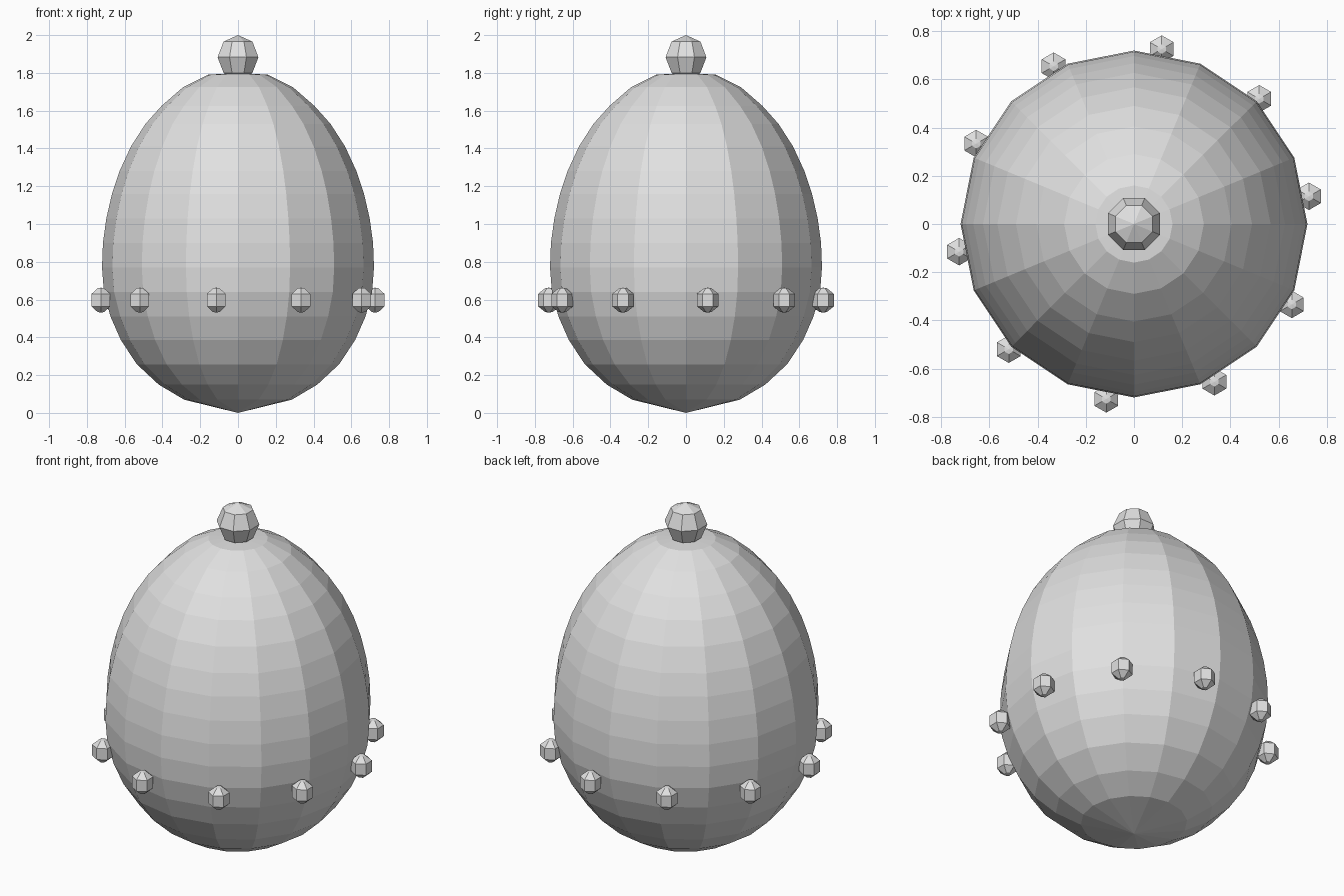
import bpy, bmesh, math

if "Cube" in bpy.data.objects:
    bpy.data.objects.remove(bpy.data.objects["Cube"])

mat = bpy.data.materials.new("light grey")
mat.diffuse_color = (0.75, 0.75, 0.75, 1)
mat.use_nodes = True
mat.node_tree.nodes["Principled BSDF"].inputs["Base Color"].default_value = mat.diffuse_color


def lathe(name, profile, sides, phase=0.0, loc=(0, 0, 0)):
    """Closed surface of revolution; profile is (radius, z) from top to bottom."""
    bm = bmesh.new()
    rings = []
    for r, z in profile:
        n = sides if r > 0 else 1
        rings.append([bm.verts.new((r * math.cos(phase + 2 * math.pi * i / sides),
                                    r * math.sin(phase + 2 * math.pi * i / sides), z))
                      for i in range(n)])
    for a, b in zip(rings, rings[1:]):
        for i in range(sides):
            j = (i + 1) % sides
            if len(a) == 1:
                bm.faces.new((a[0], b[i], b[j]))
            elif len(b) == 1:
                bm.faces.new((a[i], b[0], a[j]))
            else:
                bm.faces.new((a[i], b[i], b[j], a[j]))
    bmesh.ops.recalc_face_normals(bm, faces=bm.faces)
    mesh = bpy.data.meshes.new(name)
    bm.to_mesh(mesh)
    bm.free()
    mesh.materials.append(mat)
    ob = bpy.data.objects.new(name, mesh)
    ob.location = loc
    bpy.context.collection.objects.link(ob)
    return ob


# Egg body: 16 sides, upper and lower half ellipses of different height
lathe("egg_body", [(0, 1.80), (0.16, 1.79), (0.29, 1.725), (0.405, 1.625),
                   (0.49, 1.53), (0.567, 1.41), (0.627, 1.28), (0.667, 1.16),
                   (0.697, 1.03), (0.715, 0.90), (0.72, 0.77), (0.71, 0.64),
                   (0.675, 0.51), (0.62, 0.385), (0.535, 0.257), (0.42, 0.15),
                   (0.285, 0.07), (0, 0)], 16)

# Knob on top: eight-sided ball
R = 0.117
lathe("top_knob", [(R * math.sin(k * math.pi / 4) if 0 < k < 4 else 0,
                    R * math.cos(k * math.pi / 4)) for k in range(5)],
      8, math.pi / 8, (0, 0, 2 - R))

# Ring of ten six-sided beads
bead = [(0, 0.066), (0.02, 0.063), (0.057, 0.033),
        (0.057, -0.033), (0.02, -0.063), (0, -0.066)]
for i in range(10):
    a = math.radians(9 + 36 * i)
    lathe(f"bead_{i + 1}", bead, 6, math.pi / 6,
          (0.735 * math.cos(a), 0.735 * math.sin(a), 0.597))
